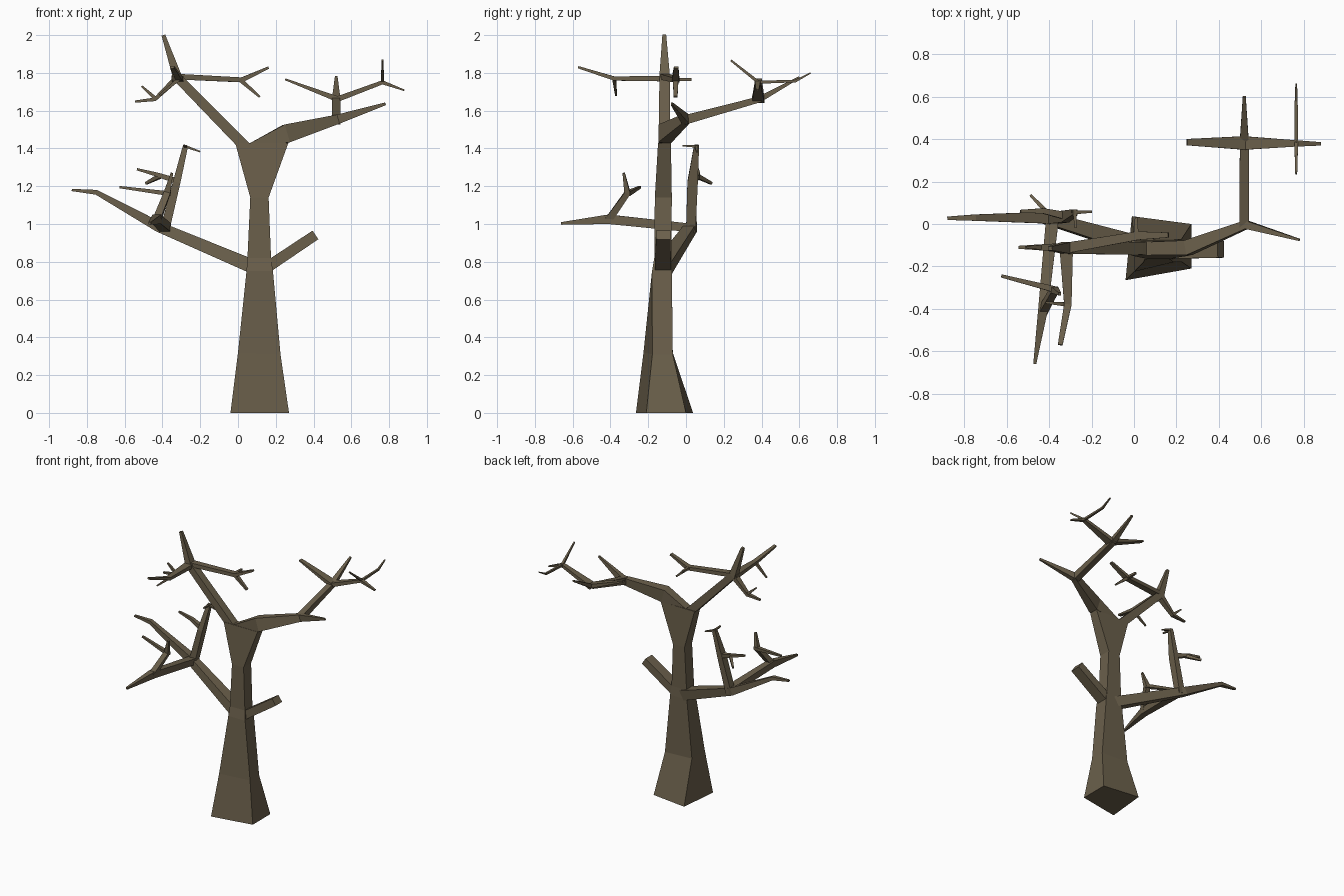
import bpy, bmesh
from mathutils import Vector

bark = bpy.data.materials.new("bark")
bark.diffuse_color = (0.145, 0.115, 0.07, 1)


def loft(name, rings):
    """Skin a list of four-cornered rings and cap both ends."""
    bm = bmesh.new()
    vs = [[bm.verts.new(p) for p in r] for r in rings]
    for a, b in zip(vs, vs[1:]):
        for i in range(4):
            j = (i + 1) % 4
            bm.faces.new((a[i], a[j], b[j], b[i]))
    bm.faces.new(vs[0][::-1])
    bm.faces.new(vs[-1])
    bmesh.ops.recalc_face_normals(bm, faces=bm.faces)
    me = bpy.data.meshes.new(name)
    bm.to_mesh(me)
    bm.free()
    me.materials.append(bark)
    ob = bpy.data.objects.new(name, me)
    bpy.context.collection.objects.link(ob)


def limb(name, axis, *pts):
    """Square tapered branch; each point is x, y, z, width along axis, height."""
    ref = Vector((axis == 'x', axis == 'y', axis == 'z'))
    c = [Vector(p[:3]) for p in pts]
    seg = [(b - a).normalized() for a, b in zip(c, c[1:])]
    rings = []
    for i, p in enumerate(pts):
        t = (seg[max(i - 1, 0)] + seg[min(i, len(seg) - 1)]).normalized()
        u = (ref - t * ref.dot(t)).normalized()
        v = t.cross(u)
        u, v = u * p[3] / 2, v * p[4] / 2
        rings.append([c[i] + u + v, c[i] - u + v, c[i] - u - v, c[i] + u - v])
    loft(name, rings)


# Trunk: skewed flared foot, then plain rectangular rings up to the fork
foot = [[(-.04, -.265, 0), (.27, -.21, 0), (.27, 0, 0), (-.01, .037, 0)],
        [(0, -.225, .32), (.225, -.178, .31), (.225, -.07, .31), (0, -.07, .32)]]
stem = [(.045, .185, -.18, -.075, .75), (.05, .175, -.168, -.078, .82),
        (.065, .162, -.165, -.075, 1.14), (-.015, .267, -.148, -.08, 1.43)]
loft("trunk", foot + [[(a, c, z), (b, c, z), (b, d, z), (a, d, z)]
                      for a, b, c, d, z in stem])

# Low right stump of a branch
limb("right_stub", 'y', (.10, -.123, .735, .085, .06), (.41, -.12, .942, .078, .055))

# Low left branch
limb("low_left_branch", 'y', (.10, -.123, .765, .088, .075),
     (-.42, .03, .985, .055, .055), (-.75, .03, 1.168, .03, .026),
     (-.88, .027, 1.18, .016, .012))
limb("low_left_riser", 'y', (-.39, .025, .96, .05, .05), (-.325, .035, 1.22, .055, .04),
     (-.28, .055, 1.405, .028, .028))
limb("riser_tip_side", 'y', (-.29, .055, 1.415, .02, .015), (-.2, .058, 1.383, .01, .008))
limb("riser_tip_front", 'x', (-.28, .068, 1.41, .02, .014), (-.275, -.018, 1.415, .01, .008))
limb("riser_twig", 'y', (-.33, .04, 1.23, .035, .03), (-.43, .062, 1.262, .025, .022),
     (-.535, .06, 1.29, .014, .012))
limb("riser_twig_fork", 'z', (-.41, .055, 1.255, .025, .022), (-.487, .135, 1.215, .014, .012))

# Branch reaching forward from the low left branch
limb("front_branch", 'x', (-.385, .02, .98, .06, .045), (-.43, -.41, 1.025, .045, .05),
     (-.468, -.66, 1.003, .014, .014))
limb("front_riser", 'x', (-.43, -.41, 1.02, .04, .04), (-.375, -.31, 1.165, .035, .032),
     (-.35, -.33, 1.27, .013, .013))
limb("front_riser_twig", 'y', (-.36, -.312, 1.16, .03, .025), (-.625, -.245, 1.195, .015, .012))

# Upper left branch and its twigs
limb("top_left_branch", 'y', (.09, -.118, 1.345, .06, .07), (.02, -.115, 1.428, .06, .058),
     (-.32, -.113, 1.775, .055, .05), (-.395, -.115, 2, .02, .02))
limb("top_left_twig", 'y', (-.32, -.113, 1.775, .045, .035), (-.44, -.11, 1.66, .028, .02),
     (-.545, -.11, 1.648, .014, .012))
limb("top_left_twig_fork", 'y', (-.435, -.11, 1.663, .022, .02), (-.51, -.11, 1.73, .012, .01))
limb("top_front_twig", 'x', (-.32, -.1, 1.77, .065, .03), (-.312, -.38, 1.77, .035, .022),
     (-.348, -.57, 1.83, .022, .012))
limb("top_front_twig_fork", 'y', (-.31, -.38, 1.77, .02, .02), (-.415, -.37, 1.682, .01, .01))
limb("top_right_twig", 'y', (-.32, -.113, 1.78, .05, .03), (.02, -.055, 1.763, .04, .026),
     (.162, -.052, 1.828, .024, .013))
limb("top_right_twig_fork", 'y', (.01, -.055, 1.765, .03, .024), (.115, -.055, 1.673, .02, .012))
limb("top_right_twig_back", 'x', (.01, -.055, 1.765, .025, .02), (.01, .03, 1.765, .012, .014))

# Upper right branch
limb("top_right_branch", 'y', (.06, -.115, 1.415, .06, .02), (.255, -.112, 1.478, .07, .098),
     (.53, -.003, 1.555, .04, .05), (.78, -.075, 1.636, .01, .015))

# Branch reaching back from the upper right branch, with its cross twigs
limb("back_branch", 'x', (.52, -.01, 1.55, .045, .05), (.52, .39, 1.66, .042, .032),
     (.52, .6, 1.777, .014, .012))
limb("back_twig_left", 'y', (.53, .382, 1.66, .065, .03), (.25, .386, 1.766, .03, .01))
limb("back_twig_right", 'y', (.51, .382, 1.655, .065, .03), (.765, .38, 1.75, .03, .022),
     (.88, .378, 1.708, .016, .008))
limb("back_tip_front", 'x', (.765, .39, 1.745, .018, .018), (.765, .237, 1.867, .009, .01))
limb("back_tip_rear", 'x', (.765, .37, 1.75, .018, .016), (.765, .58, 1.757, .014, .014),
     (.765, .66, 1.8, .008, .007))
